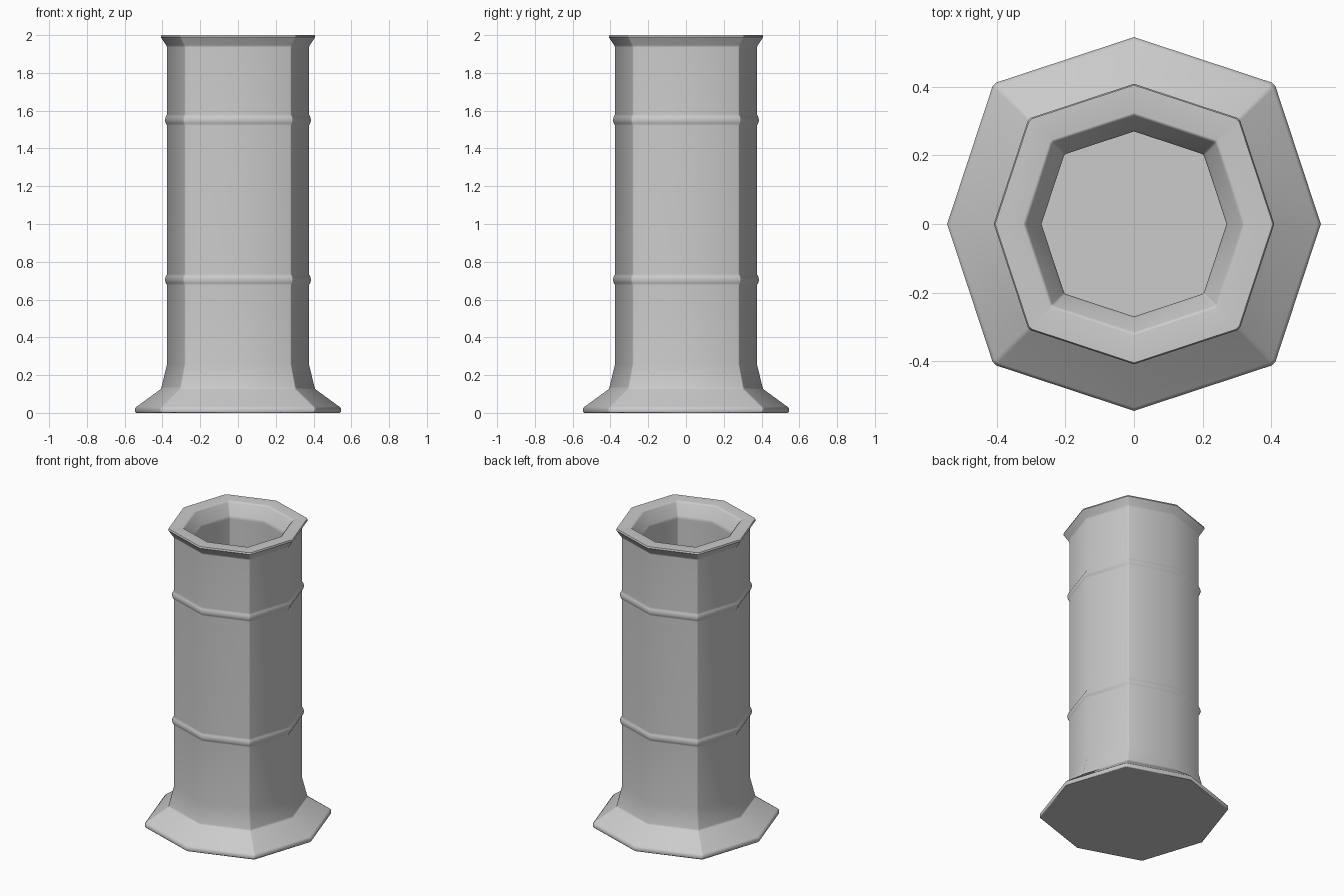
import bpy, bmesh, math

cube = bpy.data.objects.get("Cube")
if cube:
    bpy.data.objects.remove(cube, do_unlink=True)

# Single plain grey
grey = bpy.data.materials.new("plain grey")
grey.use_nodes = True
colour = (0.6, 0.6, 0.6, 1)
grey.diffuse_color = colour
grey.node_tree.nodes["Principled BSDF"].inputs["Base Color"].default_value = colour


def section(r, z):
    """Eight-sided outline with softly cut diagonal corners."""
    pts = []
    for quarter in range(4):
        c, s = round(math.cos(quarter * math.pi / 2)), round(math.sin(quarter * math.pi / 2))
        for x, y in ((1, 0), (0.757, 0.737), (0.737, 0.757)):
            pts.append((r * (c * x - s * y), r * (s * x + c * y), z))
    return pts


def bead(z, r=0.375):
    """Half-round moulding around the shaft."""
    return [(r, z - 0.03), (r + 0.007, z - 0.018), (r + 0.012, z),
            (r + 0.007, z + 0.018), (r, z + 0.03)]


# Profile from the underside, up the outside, over the rim and down the inside
foot = [(0.54, 0), (0.545, 0.006), (0.545, 0.024), (0.535, 0.034), (0.41, 0.125), (0.405, 0.137), (0.375, 0.26)]
rim = [(0.375, 1.935), (0.381, 1.947), (0.409, 1.99), (0.405, 2.0)]
bore = [(0.325, 2.0), (0.315, 1.99), (0.275, 1.92), (0.27, 1.9), (0.27, 1.3)]
profile = foot + bead(0.705) + bead(1.55) + rim + bore

bm = bmesh.new()
rings = [[bm.verts.new(p) for p in section(r, z)] for r, z in profile]
for low, high in zip(rings, rings[1:]):
    for i in range(len(low)):
        j = (i + 1) % len(low)
        bm.faces.new((low[i], low[j], high[j], high[i]))
bm.faces.new(rings[0][::-1])
bm.faces.new(rings[-1])
bmesh.ops.recalc_face_normals(bm, faces=bm.faces)

mesh = bpy.data.meshes.new("octagonal_column")
bm.to_mesh(mesh)
bm.free()
mesh.materials.append(grey)
column = bpy.data.objects.new("octagonal_column", mesh)
bpy.context.collection.objects.link(column)

# Smooth shading led by the large faces
bpy.context.view_layer.objects.active = column
column.select_set(True)
bpy.ops.object.shade_smooth_by_angle(angle=math.radians(50))
weighted = column.modifiers.new("weighted normals", 'WEIGHTED_NORMAL')
weighted.keep_sharp = True
